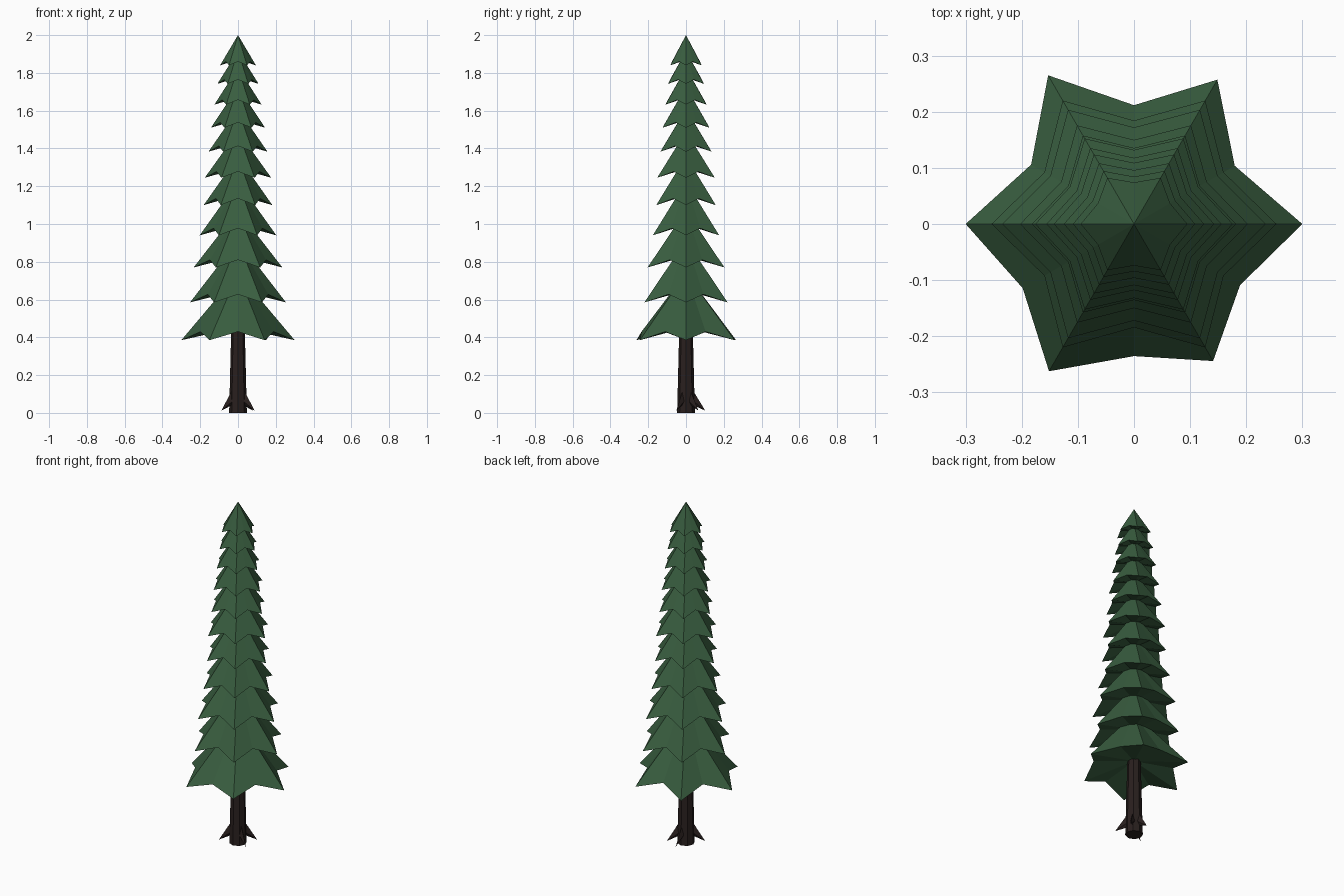
import bpy, bmesh, math
from mathutils import Vector

cube = bpy.data.objects.get("Cube")
if cube:
    bpy.data.objects.remove(cube)


def make_material(name, colour):
    mat = bpy.data.materials.new(name)
    mat.use_nodes = True
    mat.diffuse_color = (*colour, 1)
    mat.node_tree.nodes["Principled BSDF"].inputs["Base Color"].default_value = (*colour, 1)
    return mat


needles = make_material("needle green", (0.04, 0.11, 0.05))
bark = make_material("dark bark", (0.022, 0.014, 0.013))


def finish(bm, name, mat):
    bmesh.ops.recalc_face_normals(bm, faces=bm.faces)
    mesh = bpy.data.meshes.new(name)
    bm.to_mesh(mesh)
    bm.free()
    mesh.materials.append(mat)
    obj = bpy.data.objects.new(name, mesh)
    bpy.context.collection.objects.link(obj)
    return obj


def polar(radius, angle, z):
    return Vector((radius * math.cos(angle), radius * math.sin(angle), z))


def bough_tier(name, radius, tip_z, apex_z, droop, inner, wobble):
    """Six-pointed star cone with drooping tips and a hollowed underside."""
    bm = bmesh.new()
    apex = bm.verts.new((0, 0, apex_z))
    under = bm.verts.new((0, 0, tip_z + droop * 1.5))
    rim = []
    for i in range(12):
        valley = i % 2
        r = radius * (inner if valley else 1) * wobble[i]
        rim.append(bm.verts.new(polar(r, math.tau * i / 12, tip_z + droop * valley)))
    for a, b in zip(rim, rim[1:] + rim[:1]):
        bm.faces.new((a, b, apex))
        bm.faces.new((b, a, under))
    return finish(bm, name, needles)


# Boughs: tip radius and tip height of each tier, bottom to top
tiers = [(0.30, 0.385), (0.254, 0.585), (0.235, 0.77), (0.203, 0.94),
         (0.182, 1.10), (0.176, 1.245), (0.156, 1.383), (0.143, 1.51),
         (0.125, 1.632), (0.109, 1.742), (0.095, 1.84)]
uneven = [1, 0.96, 0.99, 0.98, 1.02, 0.98, 1, 1.06, 1.01, 1.09, 0.94, 1.01]
for n, (radius, z) in enumerate(tiers):
    gap = tiers[n + 1][1] - z if n < 10 else 0.09
    bough_tier(f"bough_tier_{n + 1}", radius, z, z + gap * 1.78,
               0.045 - 0.0025 * n, 0.72 + 0.006 * n,
               uneven if n == 0 else [1] * 12)

# Trunk: tapered octagonal column
bm = bmesh.new()
bmesh.ops.create_cone(bm, cap_ends=True, segments=8, radius1=0.047, radius2=0.032, depth=0.6)
bmesh.ops.translate(bm, verts=bm.verts, vec=(0, 0, 0.3))
finish(bm, "trunk", bark)

# Roots: thin pointed buttresses running down and out of the trunk
for n, degrees in enumerate((40, 92, 210, 330)):
    a = math.radians(degrees)
    side = polar(0.012, a + math.pi / 2, 0)
    bm = bmesh.new()
    top = bm.verts.new(polar(0.036, a, 0.12))
    tip = bm.verts.new(polar(0.102, a, 0.012))
    left, right = (bm.verts.new(polar(0.042, a, 0.06) + s * side) for s in (1, -1))
    low = bm.verts.new(polar(0.04, a, 0.04))
    for face in ((top, left, tip), (top, tip, right), (left, low, tip),
                 (low, right, tip), (top, right, low, left)):
        bm.faces.new(face)
    finish(bm, f"root_{n + 1}", bark)
